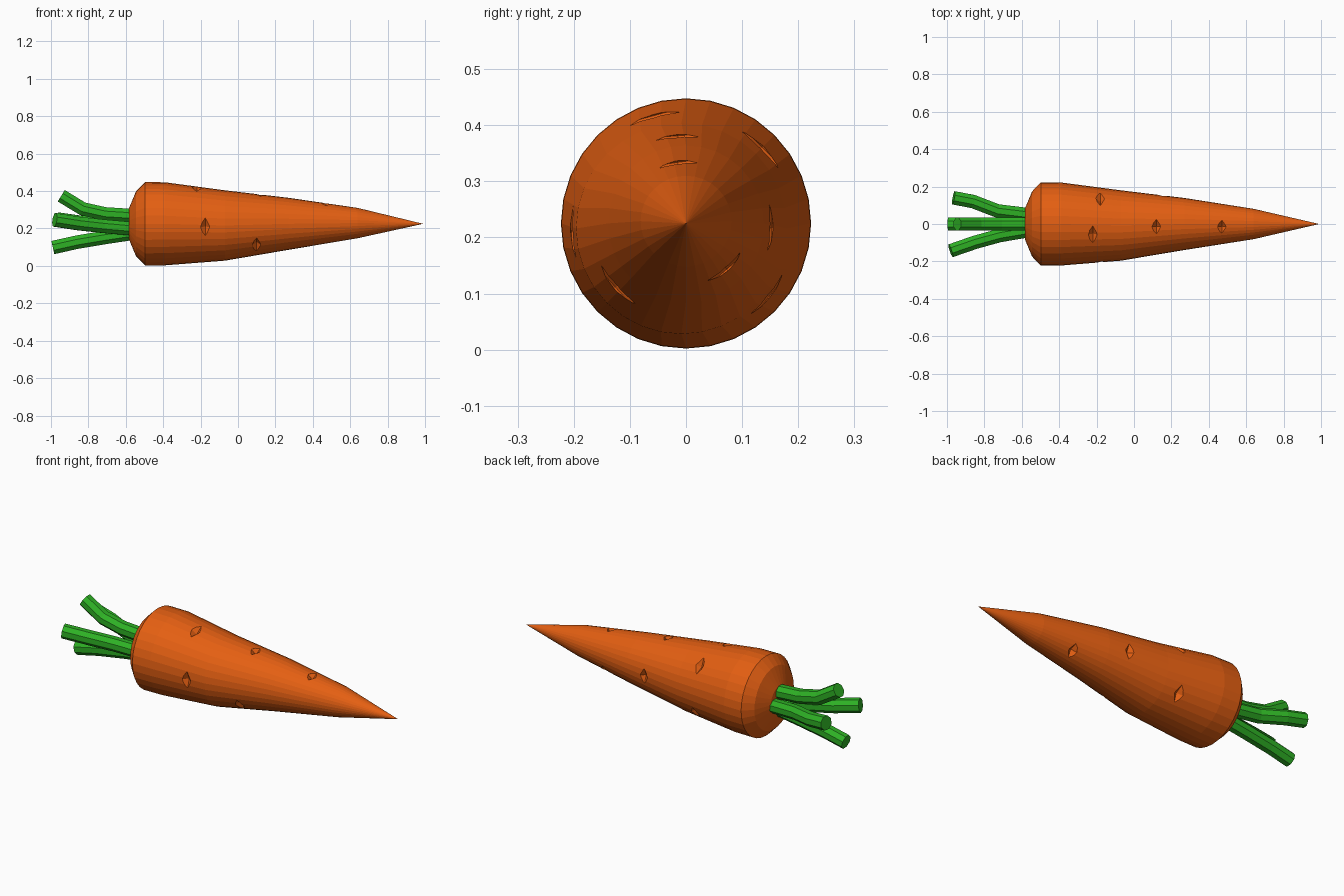
import bpy, bmesh, math
from mathutils import Vector, Matrix

if "Cube" in bpy.data.objects:
    bpy.data.objects.remove(bpy.data.objects["Cube"])


def material(name, rgb):
    m = bpy.data.materials.new(name)
    m.diffuse_color = (*rgb, 1)
    m.use_nodes = True
    m.node_tree.nodes["Principled BSDF"].inputs["Base Color"].default_value = m.diffuse_color
    return m


orange = material("carrot orange", (0.78, 0.115, 0.006))
green = material("stem green", (0.027, 0.44, 0.018))


def finish(bm, name, mat):
    bmesh.ops.recalc_face_normals(bm, faces=bm.faces)
    mesh = bpy.data.meshes.new(name)
    bm.to_mesh(mesh)
    bm.free()
    mesh.materials.append(mat)
    ob = bpy.data.objects.new(name, mesh)
    bpy.context.collection.objects.link(ob)
    return ob


def bridge(bm, a, b):
    n = len(a)
    for i in range(n):
        j = (i + 1) % n
        bm.faces.new((a[i], a[j], b[j], b[i]))


# Root: rings along x as (x, centre y, centre z, radius)
RINGS = [(-0.583, 0, 0.225, 0.083), (-0.545, 0, 0.225, 0.174),
         (-0.497, 0, 0.225, 0.223), (-0.39, 0, 0.225, 0.222),
         (-0.07, -0.008, 0.216, 0.188), (0.27, 0, 0.225, 0.139),
         (0.64, 0, 0.229, 0.081)]
TIP = (0.99, 0, 0.225, 0)
SIDES = 32

bm = bmesh.new()
loops = []
for x, cy, cz, r in RINGS:
    loops.append([bm.verts.new((x, cy + r * math.cos(t), cz + r * math.sin(t)))
                  for t in (2 * math.pi * i / SIDES for i in range(SIDES))])
for a, b in zip(loops, loops[1:]):
    bridge(bm, a, b)
bm.faces.new(loops[0])
tip = bm.verts.new(TIP[:3])
for i in range(SIDES):
    bm.faces.new((loops[-1][i], loops[-1][(i + 1) % SIDES], tip))
root = finish(bm, "carrot_root", orange)


def surface(x, angle):
    """Point on the root and outward direction at x and an angle from +y."""
    pts = RINGS + [TIP]
    for p, q in zip(pts, pts[1:]):
        if p[0] <= x <= q[0]:
            k = (x - p[0]) / (q[0] - p[0])
            _, cy, cz, r = [u + (v - u) * k for u, v in zip(p, q)]
            d = Vector((0, math.cos(angle), math.sin(angle)))
            return Vector((x, cy, cz)) + d * r, d


# Diamond notches: (x, angle, half width around the root)
NOTCHES = [(-0.22, 105, 0.064), (0.12, 94, 0.05), (0.47, 98, 0.047),
           (-0.18, 45, 0.062), (-0.175, 183, 0.064), (0.10, 222, 0.066),
           (0.155, 358, 0.055), (-0.16, -39, 0.062), (0.45, -49, 0.055)]
bm = bmesh.new()
for x, deg, w in NOTCHES:
    p, out = surface(x, math.radians(deg))
    side = out.cross(Vector((1, 0, 0)))
    axes = [Vector((1, 0, 0)) * 0.027, side * w, out * 0.024]
    v = [[bm.verts.new(p + s * a) for s in (1, -1)] for a in axes]
    for i in (0, 1):
        for j in (0, 1):
            for k in (0, 1):
                bm.faces.new((v[0][i], v[1][j], v[2][k]))
cutter = finish(bm, "notch_cutter", orange)
cutter.hide_render = True
mod = root.modifiers.new("notches", "BOOLEAN")
mod.operation = "DIFFERENCE"
mod.solver = "EXACT"
mod.object = cutter
bpy.context.view_layer.objects.active = root
bpy.ops.object.modifier_apply(modifier=mod.name)
bpy.data.objects.remove(cutter)


# Leaf stems: octagonal tubes swept along short paths
def stem(name, path, r=0.039, sides=8):
    pts = [Vector(p) for p in path]
    bm = bmesh.new()
    rings = []
    for i, p in enumerate(pts):
        t = (pts[min(i + 1, len(pts) - 1)] - pts[max(i - 1, 0)]).normalized()
        u = Vector((0, 0, 1)).cross(t).normalized()
        w = t.cross(u)
        angs = [2 * math.pi * (k + 0.5) / sides for k in range(sides)]
        rings.append([bm.verts.new(p + (u * math.cos(a) + w * math.sin(a)) * r)
                      for a in angs])
    for a, b in zip(rings, rings[1:]):
        bridge(bm, a, b)
    bm.faces.new(rings[0])
    bm.faces.new(rings[-1])
    return finish(bm, name, green)


stem("stem_top", [(-0.55, 0, 0.268), (-0.71, 0, 0.278), (-0.83, 0, 0.305), (-0.945, 0, 0.375)])
stem("stem_bottom", [(-0.55, 0, 0.176), (-0.71, 0, 0.152), (-0.86, 0, 0.127), (-0.99, 0, 0.098)])
stem("stem_front", [(-0.55, -0.033, 0.197), (-0.72, -0.062, 0.212),
                    (-0.85, -0.098, 0.226), (-0.98, -0.143, 0.246)])
stem("stem_back", [(-0.55, 0.048, 0.208), (-0.73, 0.07, 0.22),
                   (-0.86, 0.12, 0.235), (-0.965, 0.14, 0.25)])
